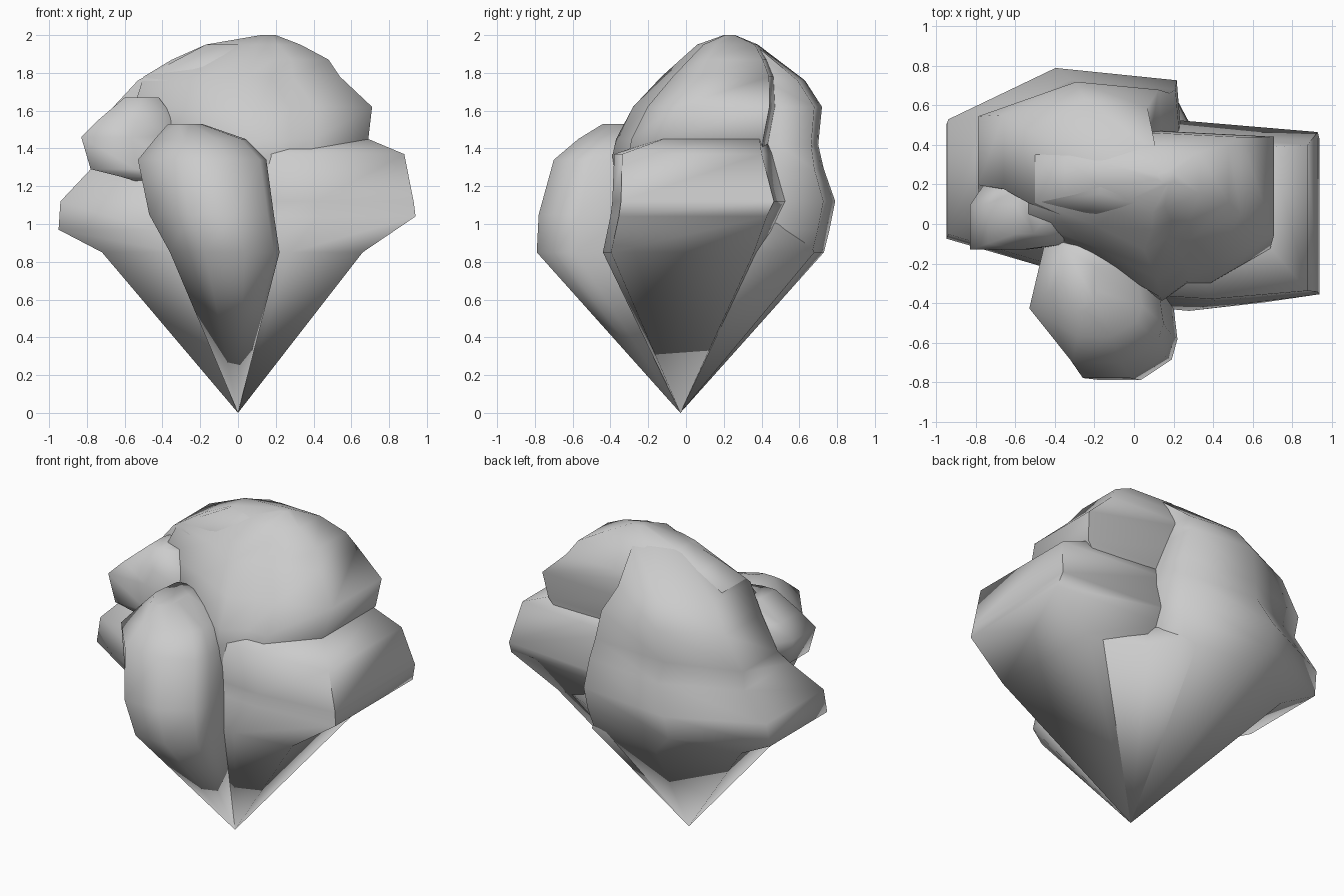
import bpy, bmesh, math

def lobe(name, outline, sections, apex=(0, -0.03, 0)):
    """Loft a unit outline (u, v) through sections (z, x0, x1, y0, y1) from an apex."""
    bm = bmesh.new()
    tip = bm.verts.new(apex)
    prev = None
    n = len(outline)
    for z, x0, x1, y0, y1 in sections:
        ring = [bm.verts.new((x0 + u * (x1 - x0), y0 + v * (y1 - y0), z)) for u, v in outline]
        for i in range(n):
            j = (i + 1) % n
            if prev:
                bm.faces.new((prev[i], prev[j], ring[j], ring[i]))
            else:
                bm.faces.new((tip, ring[j], ring[i]))
        prev = ring
    bm.faces.new(prev)
    bmesh.ops.recalc_face_normals(bm, faces=bm.faces)
    me = bpy.data.meshes.new(name)
    bm.to_mesh(me)
    bm.free()
    ob = bpy.data.objects.new(name, me)
    bpy.context.collection.objects.link(ob)
    bpy.ops.object.select_all(action='DESELECT')
    ob.select_set(True)
    bpy.context.view_layer.objects.active = ob
    bpy.ops.object.shade_smooth_by_angle(angle=math.radians(80))
    return ob

# Cone-like core that fills the valley between the back and right lobes
lobe("core",
     [(0, .3), (0, .7), (.3, 1), (.66, 1), (.74, .82), (1, .68), (1, .06), (.8, 0), (.25, .15)],
     [(.85, -.66, .63, -.40, .68), (1.0, -.6, .56, -.34, .60), (1.15, -.4, .3, -.25, .5)])

# Narrow lobe standing out at the front
lobe("front_lobe",
     [(0, .42), (.32, 0), (.68, 0), (.95, .15), (1, .3), (.95, .65), (.8, 1), (.12, .95)],
     [(.85, -.36, .22, -.79, -.1), (1.05, -.47, .19, -.78, -.05),
      (1.34, -.53, .15, -.70, -.05), (1.45, -.44, .04, -.57, -.05),
      (1.53, -.37, -.19, -.44, -.1)])

# Wide lobe on the right
lobe("right_lobe",
     [(1, .05), (1, .93), (.26, 1), (0, .8), (0, .2), (.25, .02), (.5, 0)],
     [(.85, -.1, .66, -.44, .42), (1.04, -.1, .94, -.4, .49),
      (1.12, -.1, .93, -.39, .53), (1.37, -.1, .88, -.38, .46),
      (1.45, -.1, .69, -.15, .43)])

# Large lobe wrapping the left and back, pinched at mid height
lobe("back_left_lobe",
     [(0, .19), (0, .75), (.46, 1), (.98, .94), (1, .67), (1, 0), (.42, .05)],
     [(.85, -.72, .2, -.3, .73), (.97, -.95, .23, -.27, .76),
      (1.12, -.94, .24, -.25, .79), (1.29, -.78, .23, -.1, .73),
      (1.42, -.79, .20, .08, .70), (1.62, -.66, .14, .05, .72),
      (1.76, -.53, .08, -.02, .63), (1.95, -.17, .12, .1, .38)])

# Rounded crown with a shallow groove at its front right
lobe("crown",
     [(1, .3), (1, .95), (.4, 1), (0, .8), (0, .4), (.3, .2), (.53, 0), (.65, .1), (.76, .1)],
     [(1.1, -.4, .6, -.35, .43), (1.36, -.4, .62, -.39, .44),
      (1.45, -.5, .69, -.37, .45), (1.62, -.55, .71, -.28, .48),
      (1.78, -.5, .54, -.13, .47), (1.87, -.35, .48, -.03, .43),
      (1.95, -.17, .33, .06, .38), (2.0, .12, .2, .2, .26)])

# Small bud tucked in on the left
lobe("left_bud",
     [(0, 0), (0, .65), (.16, 1), (.6, .85), (1, .5), (1, .1), (.5, 0)],
     [(1.25, -.62, -.3, -.12, .12), (1.29, -.78, -.3, -.13, .16),
      (1.46, -.83, -.30, -.13, .22), (1.55, -.74, -.33, -.1, .21),
      (1.67, -.6, -.42, -.05, .18)],
     apex=(-.45, 0, 1.2))
